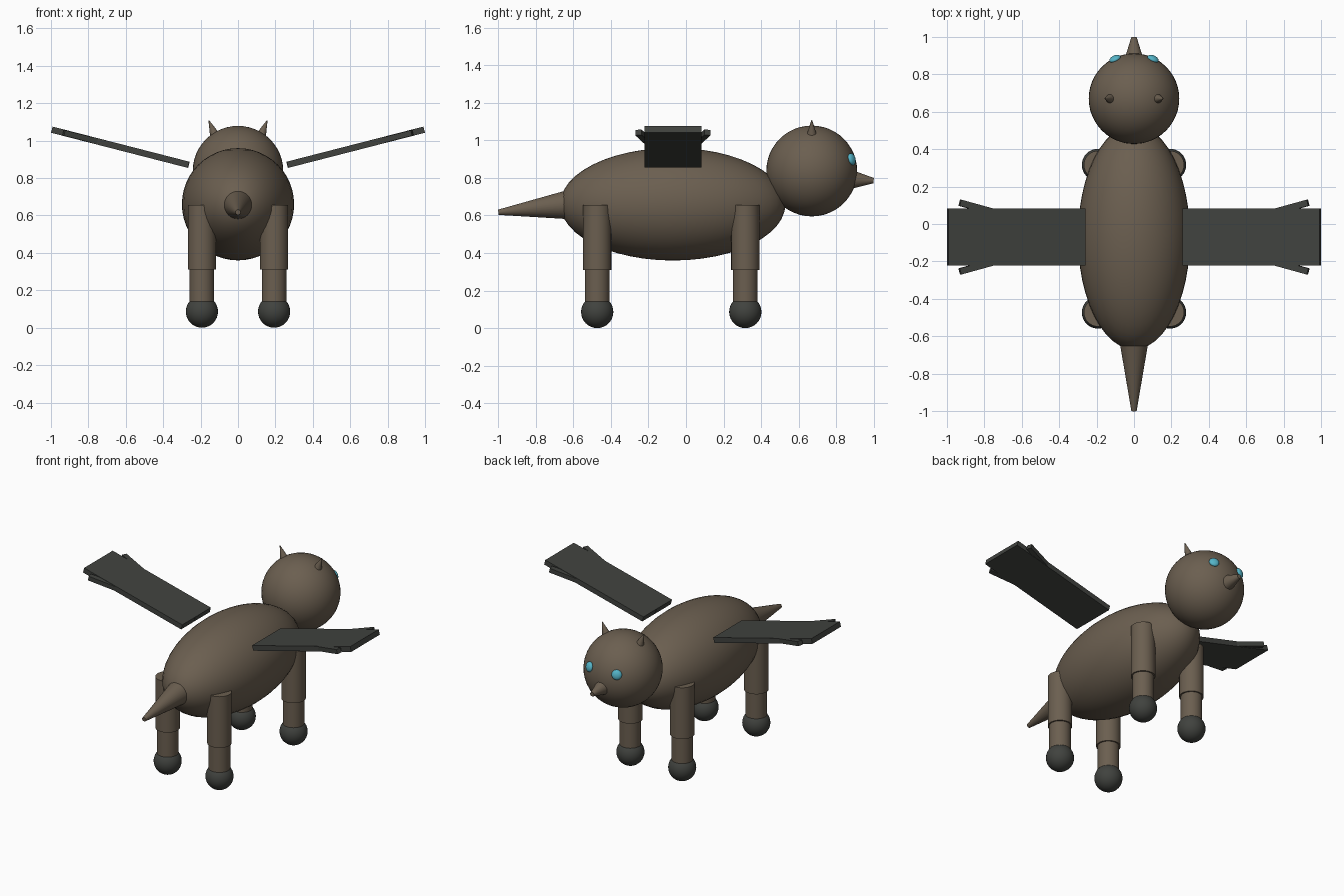
import bpy, bmesh, math
from mathutils import Vector, Matrix

if "Cube" in bpy.data.objects:
    bpy.data.objects.remove(bpy.data.objects["Cube"])


def material(name, rgb):
    m = bpy.data.materials.new(name)
    m.diffuse_color = (*rgb, 1)
    m.use_nodes = True
    m.node_tree.nodes["Principled BSDF"].inputs["Base Color"].default_value = m.diffuse_color
    return m


BROWN = material("brown_hide", (0.147, 0.114, 0.080))
DARK = material("dark_grey", (0.052, 0.055, 0.049))
CYAN = material("eye_blue", (0.09, 0.46, 0.58))


def finish(name, bm, matrix, mat):
    bm.transform(matrix)
    bm.normal_update()
    me = bpy.data.meshes.new(name)
    bm.to_mesh(me)
    bm.free()
    me.materials.append(mat)
    ob = bpy.data.objects.new(name, me)
    bpy.context.collection.objects.link(ob)
    bpy.ops.object.select_all(action='DESELECT')
    ob.select_set(True)
    bpy.context.view_layer.objects.active = ob
    bpy.ops.object.shade_smooth_by_angle(angle=math.radians(40))
    return ob


def ellipsoid(name, centre, radii, mat, axis=(0, 0, 1), seg=40):
    """Ellipsoid whose local z points along axis."""
    bm = bmesh.new()
    bmesh.ops.create_uvsphere(bm, u_segments=seg, v_segments=seg // 2, radius=1)
    rot = Vector(axis).to_track_quat('Z', 'Y').to_matrix().to_4x4()
    return finish(name, bm, Matrix.Translation(centre) @ rot @ Matrix.Diagonal((*radii, 1)), mat)


def cone(name, a, b, r1, r2, mat, seg=32):
    """Capped cone or cylinder from point a to point b."""
    a, b = Vector(a), Vector(b)
    bm = bmesh.new()
    bmesh.ops.create_cone(bm, cap_ends=True, segments=seg, radius1=r1, radius2=r2,
                          depth=(b - a).length)
    rot = (b - a).to_track_quat('Z', 'Y').to_matrix().to_4x4()
    return finish(name, bm, Matrix.Translation((a + b) / 2) @ rot, mat)


def box(name, size, matrix, mat):
    bm = bmesh.new()
    bmesh.ops.create_cube(bm, size=1)
    return finish(name, bm, matrix @ Matrix.Diagonal((*size, 1)), mat)


# Body, head, beak and tail
ellipsoid("body", (0, -0.07, 0.66), (0.30, 0.60, 0.30), BROWN, seg=48)
HEAD = Vector((0, 0.67, 0.837))
ellipsoid("head", HEAD, (0.242, 0.242, 0.242), BROWN, seg=48)
cone("beak", (0, 0.85, 0.793), (0, 1.0, 0.786), 0.06, 0.014, BROWN)
cone("tail", (0, -0.60, 0.66), (0, -1.0, 0.617), 0.082, 0.014, BROWN)

for side, s in (("left", -1), ("right", 1)):
    # Ears and eyes
    cone(side + "_ear", (s * 0.112, 0.67, 1.0), (s * 0.156, 0.67, 1.108), 0.036, 0.002, BROWN)
    eye = Vector((s * 0.102, 0.883, 0.90))
    ellipsoid(side + "_eye", eye, (0.032, 0.032, 0.017), CYAN, axis=eye - HEAD, seg=24)

    # Legs with ball feet
    for end, y in (("front", -0.473), ("rear", 0.316)):
        x, tag = s * 0.193, f"{end}_{side}"
        cone(tag + "_upper_leg", (x, y, 0.31), (x, y, 0.655), 0.075, 0.075, BROWN)
        cone(tag + "_lower_leg", (x, y, 0.09), (x, y, 0.34), 0.066, 0.066, BROWN)
        ellipsoid(tag + "_foot", (x, y, 0.086), (0.086, 0.086, 0.086), DARK, seg=32)

    # Wing slab, with slim feathers fanned out from its root
    turn = Matrix.Identity(4) if s > 0 else Matrix.Rotation(math.pi, 4, 'Z')
    wing = (Matrix.Translation((s * 0.63, -0.07, 0.965)) @ turn
            @ Matrix.Rotation(math.radians(-14.4), 4, 'Y'))
    box(side + "_wing", (0.755, 0.304, 0.034), wing, DARK)
    for i, angle in enumerate((-15, 15)):
        fan = (wing @ Matrix.Translation((-0.375, 0, 0))
               @ Matrix.Rotation(math.radians(angle), 4, 'Z')
               @ Matrix.Translation((0.355, 0, 0)))
        box(f"{side}_feather_{i + 1}", (0.71, 0.034, 0.030), fan, DARK)
